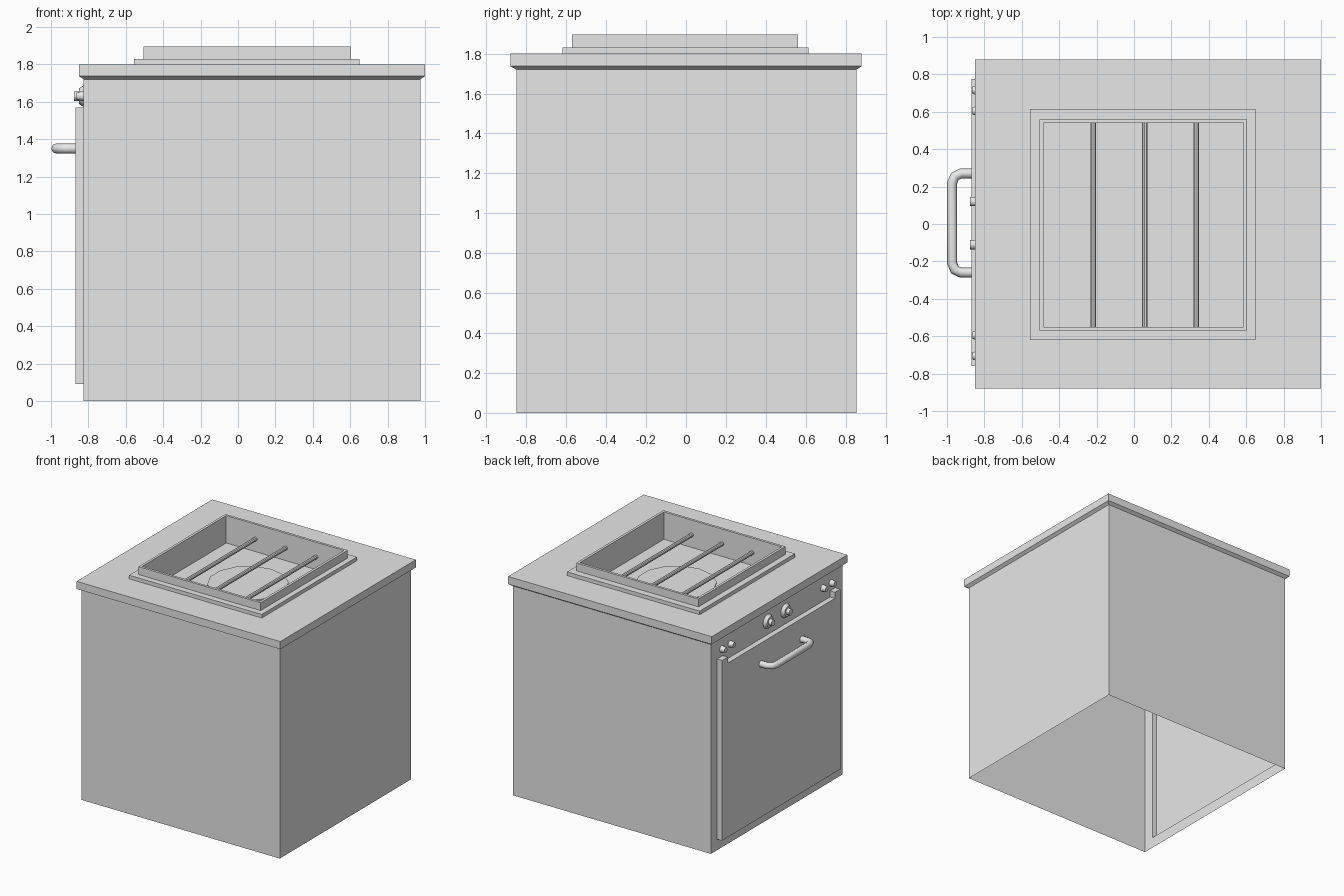
import bpy, bmesh, math
from mathutils import Matrix

cube = bpy.data.objects.get("Cube")
if cube:
    bpy.data.objects.remove(cube, do_unlink=True)

grey = bpy.data.materials.new("plain_grey")
grey.use_nodes = True
grey.diffuse_color = (0.8, 0.8, 0.8, 1)
grey.node_tree.nodes["Principled BSDF"].inputs["Base Color"].default_value = (0.8, 0.8, 0.8, 1)


def add_object(name, data):
    data.materials.append(grey)
    ob = bpy.data.objects.new(name, data)
    bpy.context.collection.objects.link(ob)
    return ob


def finish(name, bm, smooth=False):
    mesh = bpy.data.meshes.new(name)
    bm.to_mesh(mesh)
    bm.free()
    ob = add_object(name, mesh)
    if smooth:
        bpy.ops.object.select_all(action="DESELECT")
        ob.select_set(True)
        bpy.context.view_layer.objects.active = ob
        bpy.ops.object.shade_smooth_by_angle(angle=math.radians(35))
    return ob


def shell(loops, cap=False, skip=()):
    """Join a run of (rectangle, height) loops into a sheet."""
    bm = bmesh.new()
    rings = []
    for (x0, x1, y0, y1), z in loops:
        corners = ((x0, y0), (x1, y0), (x1, y1), (x0, y1))
        rings.append([bm.verts.new((x, y, z)) for x, y in corners])
    for a, b in zip(rings, rings[1:]):
        for i in range(4):
            if i not in skip:
                j = (i + 1) % 4
                bm.faces.new((a[i], a[j], b[j], b[i]))
    if cap:
        bm.faces.new(rings[-1])
    return bm


# Rectangles as x min, x max, y min, y max
BODY = (-0.825, 0.975, -0.85, 0.855)
TOP = (-0.85, 1.0, -0.88, 0.88)
PLATE = (-0.555, 0.65, -0.62, 0.615)
FRAME = (-0.505, 0.605, -0.57, 0.56)
WELL = (-0.485, 0.585, -0.55, 0.54)
Z_TOP, Z_FLOOR, MID = 1.80, 1.67, 0.005

# Cabinet: open underneath, with the hollow door pushed out of one side
bm = shell([(BODY, 0), (BODY, 1.72)], skip=(3,))
ys = [-0.85, -0.76, -0.69, 0.70, 0.775, 0.855]
zs = [0, 0.09, 1.52, 1.57, 1.72]
door = []
for i in range(len(ys) - 1):
    for k in range(len(zs) - 1):
        cell = [(ys[i + 1], zs[k]), (ys[i], zs[k]), (ys[i], zs[k + 1]), (ys[i + 1], zs[k + 1])]
        face = bm.faces.new([bm.verts.new((BODY[0], y, z)) for y, z in cell])
        if (k == 1 and 0 < i < 4) or (k == 2 and i in (1, 3)):
            door.append(face)
bmesh.ops.remove_doubles(bm, verts=bm.verts, dist=0.0005)
result = bmesh.ops.extrude_face_region(bm, geom=door)
moved = [v for v in result["geom"] if isinstance(v, bmesh.types.BMVert)]
bmesh.ops.translate(bm, verts=moved, vec=(-0.045, 0, 0))
old = [f for f in door if f.is_valid]
if old:
    bmesh.ops.delete(bm, geom=old, context="FACES")
finish("cabinet_and_door", bm)

# Worktop with a chamfered lower edge
finish("worktop", shell([(FRAME, 1.72), (BODY, 1.72), (TOP, 1.737), (TOP, Z_TOP), (FRAME, Z_TOP)]))

# Stepped surround and sunken well
finish("trim_plate", shell([(PLATE, Z_TOP), (PLATE, 1.83), (FRAME, 1.83)]))
finish("well_frame", shell([(FRAME, Z_TOP), (FRAME, 1.895), (WELL, 1.895), (WELL, Z_FLOOR)], cap=True))


def cylinder(name, start, axis, r1, r2, length, sides=16):
    bm = bmesh.new()
    bmesh.ops.create_cone(bm, cap_ends=True, segments=sides, radius1=r1, radius2=r2, depth=length)
    bmesh.ops.translate(bm, verts=bm.verts, vec=(0, 0, length / 2))
    turn = {"x": Matrix.Rotation(-math.pi / 2, 4, "Y"),
            "y": Matrix.Rotation(-math.pi / 2, 4, "X"),
            "z": Matrix.Identity(4)}[axis]
    bmesh.ops.transform(bm, matrix=Matrix.Translation(start) @ turn, verts=bm.verts)
    return finish(name, bm, smooth=True)


# Burner disc and grate bars
cylinder("burner_disc", (0.062, 0.04, Z_FLOOR), "z", 0.303, 0.303, 0.008, 14)
for x in (-0.218, 0.057, 0.332):
    cylinder("grate_bar", (x, WELL[2], 1.775), "y", 0.016, 0.016, WELL[3] - WELL[2], 10)

# Knobs and buttons above the door
for side in (-1, 1):
    y = MID + 0.115 * side
    cylinder("knob_base", (BODY[0], y, 1.63), "x", 0.058, 0.042, 0.025)
    cylinder("knob_stem", (BODY[0], y, 1.63), "x", 0.025, 0.025, 0.052)
    for offset in (0.60, 0.71):
        cylinder("button", (BODY[0], MID + offset * side, 1.63), "x", 0.027, 0.02, 0.038)

# Door handle: a bent tube
half = [(-0.865, 0.265), (-0.925, 0.265), (-0.958, 0.25), (-0.972, 0.215)]
path = half + [(x, -y) for x, y in reversed(half)]
curve = bpy.data.curves.new("door_handle", "CURVE")
curve.dimensions = "3D"
curve.bevel_depth = 0.027
curve.bevel_resolution = 2
curve.use_fill_caps = True
spline = curve.splines.new("POLY")
spline.points.add(len(path) - 1)
for point, (x, y) in zip(spline.points, path):
    point.co = (x, y + MID, 1.35, 1)
add_object("door_handle", curve)
